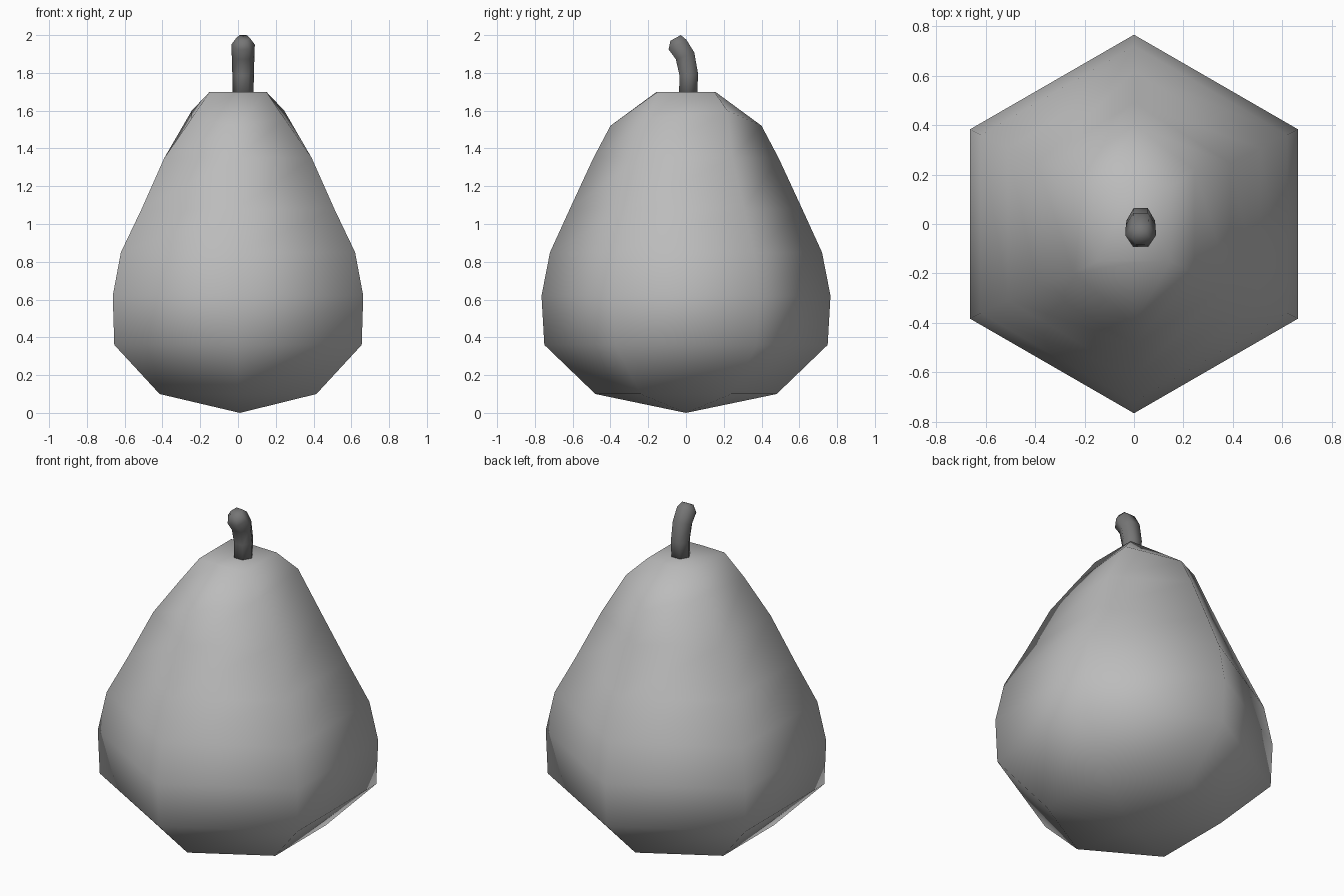
import bpy, bmesh, math
from mathutils import Vector, Matrix

cube = bpy.data.objects.get("Cube")
if cube:
    bpy.data.objects.remove(cube, do_unlink=True)


def material(name, value):
    mat = bpy.data.materials.new(name)
    mat.use_nodes = True
    colour = (value, value, value, 1)
    mat.diffuse_color = colour
    mat.node_tree.nodes["Principled BSDF"].inputs["Base Color"].default_value = colour
    return mat


def loft(name, rings, mat, bottom_point=None):
    """Skin a list of equal-sized point loops, from bottom to top."""
    bm = bmesh.new()
    loops = [[bm.verts.new(p) for p in ring] for ring in rings]
    count = len(loops[0])
    for low, high in zip(loops, loops[1:]):
        for i in range(count):
            j = (i + 1) % count
            bm.faces.new((low[i], low[j], high[j], high[i]))
    bm.faces.new(loops[-1])
    if bottom_point:
        apex = bm.verts.new(bottom_point)
        for i in range(count):
            bm.faces.new((loops[0][(i + 1) % count], loops[0][i], apex))
    else:
        bm.faces.new(loops[0][::-1])
    bmesh.ops.recalc_face_normals(bm, faces=bm.faces)
    mesh = bpy.data.meshes.new(name)
    bm.to_mesh(mesh)
    bm.free()
    mesh.materials.append(mat)
    mesh.shade_smooth()
    obj = bpy.data.objects.new(name, mesh)
    bpy.context.collection.objects.link(obj)
    return obj


def hexagon(z, x, tip, front=None, back=None, side_z=None, front_z=None):
    """Six-sided loop with its points on the front and back."""
    front = tip / 2 if front is None else front
    back = tip / 2 if back is None else back
    side_z = side_z or z
    front_z = front_z or side_z
    return [Vector(p) for p in (
        (0, -tip, z), (x, -front, front_z), (x, back, side_z),
        (0, tip, z), (-x, back, side_z), (-x, -front, front_z))]


# Fruit body: a six-sided pear, squared off at the crown
profile = [(0.10, 0.415, 0.48), (0.36, 0.655, 0.75), (0.62, 0.663, 0.765),
           (0.85, 0.62, 0.72), (1.08, 0.51, 0.615), (1.35, 0.39, 0.49)]
rings = [hexagon(*row) for row in profile]
rings.append(hexagon(1.52, 0.245, 0.40, front=0.20, back=0.22,
                     side_z=1.60, front_z=1.56))
rings.append(hexagon(1.70, 0.15, 0.155, front=0.15, back=0.15))
loft("pear_body", rings, material("pear grey", 0.5), (0.01, 0, 0))


# Stem: a six-sided tube that bends towards the front, with a bevelled end
def stem_ring(y, z, tilt, radius):
    turn = Matrix.Rotation(tilt, 3, "X")
    centre = Vector((0.027, y, z))
    return [centre + turn @ Vector((radius * math.cos(a), radius * math.sin(a), 0))
            for a in (i * math.tau / 6 for i in range(6))]


stem_path = [(0.01, 1.66, 0, 0.055), (0.015, 1.79, 0.08, 0.057),
             (-0.005, 1.89, 0.35, 0.06), (-0.045, 1.95, 0.5, 0.062),
             (-0.055, 1.985, 0.5, 0.036)]
loft("stem", [stem_ring(*row) for row in stem_path], material("stem dark grey", 0.18))
